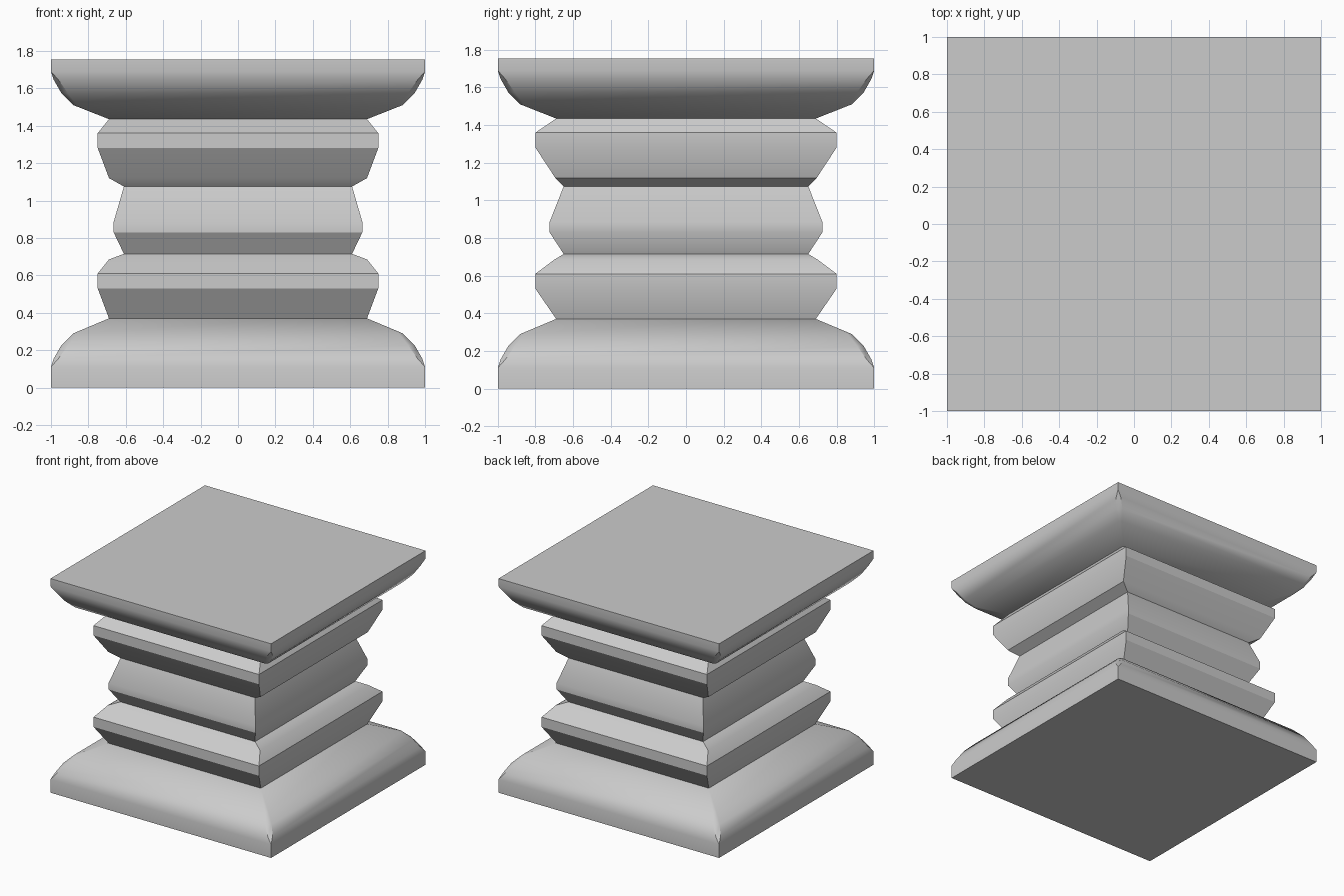
import bpy, bmesh, math

if "Cube" in bpy.data.objects:
    bpy.data.objects.remove(bpy.data.objects["Cube"])


def ring(bm, hx, hy, z, c=0.0):
    """Rectangle of half sizes hx, hy at height z, with corners clipped by c."""
    pts = [(hx - c, -hy), (hx, -hy + c), (hx, hy - c), (hx - c, hy),
           (-hx + c, hy), (-hx, hy - c), (-hx, -hy + c), (-hx + c, -hy)]
    return [bm.verts.new((x, y, z)) for x, y in pts]


def stack(name, profile, bottom=False, top=False):
    """Skin a part through a list of rectangular sections."""
    bm = bmesh.new()
    rings = [ring(bm, *p) for p in profile]
    for a, b in zip(rings, rings[1:]):
        for i in range(8):
            j = (i + 1) % 8
            bm.faces.new((a[i], a[j], b[j], b[i]))
    if bottom:
        bm.faces.new(rings[0][::-1])
    if top:
        bm.faces.new(rings[-1])
    # Unclipped sections collapse to four corners
    bmesh.ops.remove_doubles(bm, verts=bm.verts, dist=0.0005)
    mesh = bpy.data.meshes.new(name)
    bm.to_mesh(mesh)
    bm.free()
    obj = bpy.data.objects.new(name, mesh)
    bpy.context.collection.objects.link(obj)
    bpy.ops.object.select_all(action='DESELECT')
    obj.select_set(True)
    bpy.context.view_layer.objects.active = obj
    bpy.ops.object.shade_smooth_by_angle(angle=math.radians(32))
    return obj


# Rounded plinth slab, and the same moulding upside down for the cap
slab = [(1.0, 0.0, 0.0), (1.0, 0.11, 0.0), (0.985, 0.155, 0.025),
        (0.945, 0.225, 0.035), (0.88, 0.29, 0.02), (0.69, 0.37, 0.0)]
stack("base", [(h, h, z, c) for h, z, c in slab], bottom=True)

cap = [(0.69, 1.435, 0.0), (0.88, 1.51, 0.02), (0.945, 1.575, 0.035),
       (0.985, 1.645, 0.025), (1.0, 1.69, 0.0), (1.0, 1.755, 0.0)]
stack("cap", [(h, h, z, c) for h, z, c in cap], top=True)

# Lower band
stack("lower_band", [(0.69, 0.69, 0.37), (0.75, 0.80, 0.53), (0.75, 0.80, 0.61),
                     (0.69, 0.70, 0.685), (0.61, 0.65, 0.715)])

# Waist
stack("waist", [(0.61, 0.65, 0.715), (0.665, 0.725, 0.83),
                (0.665, 0.725, 0.885), (0.61, 0.65, 1.075)])

# Upper band
stack("upper_band", [(0.61, 0.65, 1.075), (0.69, 0.695, 1.12), (0.75, 0.80, 1.28),
                     (0.75, 0.80, 1.36), (0.69, 0.69, 1.435)])
